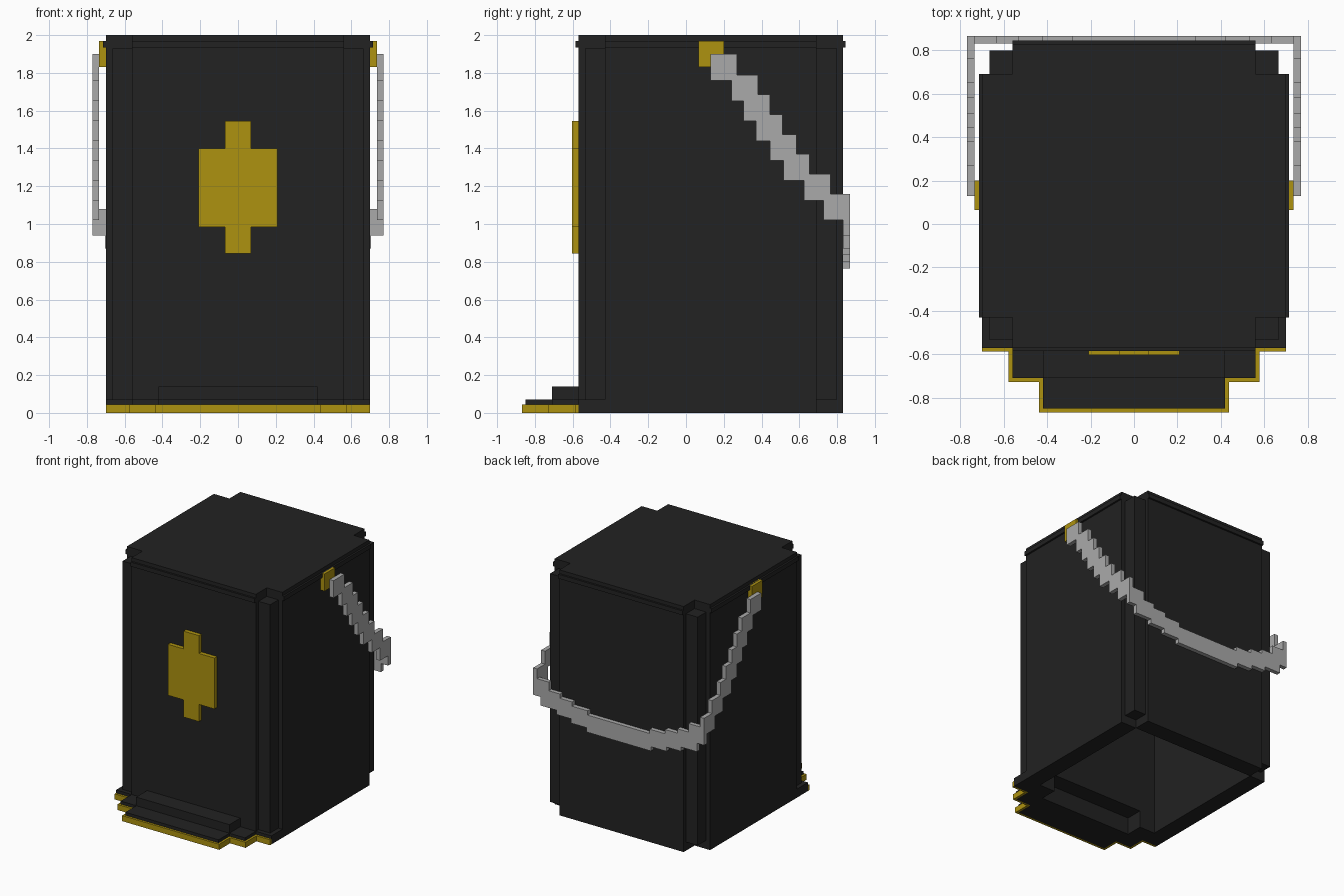
import bpy
import bmesh

cube = bpy.data.objects.get("Cube")
if cube:
    bpy.data.objects.remove(cube, do_unlink=True)


def material(name, rgb):
    m = bpy.data.materials.new(name)
    m.use_nodes = True
    m.diffuse_color = (*rgb, 1)
    bsdf = m.node_tree.nodes["Principled BSDF"]
    bsdf.inputs["Base Color"].default_value = (*rgb, 1)
    bsdf.inputs["Roughness"].default_value = 0.8
    return m


BLACK = material("black felt", (0.016, 0.016, 0.016))
GOLD = material("gold", (0.42, 0.29, 0.005))
GREY = material("silver grey", (0.40, 0.40, 0.40))


def boxes(name, mat, ranges, mirror=False):
    """One object made of boxes (x0, x1, y0, y1, z0, z1); mirror repeats them at -x."""
    ranges = list(ranges)
    if mirror:
        ranges += [(-b, -a, *rest) for a, b, *rest in ranges]
    bm = bmesh.new()
    for x0, x1, y0, y1, z0, z1 in ranges:
        verts = bmesh.ops.create_cube(bm, size=1)["verts"]
        for v in verts:
            v.co.x = x1 if v.co.x > 0 else x0
            v.co.y = y1 if v.co.y > 0 else y0
            v.co.z = z1 if v.co.z > 0 else z0
    mesh = bpy.data.meshes.new(name)
    bm.to_mesh(mesh)
    bm.free()
    mesh.materials.append(mat)
    ob = bpy.data.objects.new(name, mesh)
    bpy.context.collection.objects.link(ob)
    return ob


U = 0.14  # block size

# Hollow crown, open at the bottom, with a notch under the front wall
boxes("side_walls", BLACK, [(0.56, 0.70, -0.43, 0.69, 0, 2)], mirror=True)
boxes("back_wall", BLACK, [(-0.56, 0.56, 0.69, 0.83, 0, 2)])
boxes("front_wall", BLACK, [(-0.56, 0.56, -0.57, -0.43, U, 2),
                            (-0.56, -0.42, -0.57, -0.43, 0, U),
                            (0.42, 0.56, -0.57, -0.43, 0, U)])
boxes("top_plate", BLACK, [(-0.56, 0.56, -0.43, 0.69, 1.86, 2)])

# Recessed corner posts
boxes("corner_posts", BLACK, [(0.56, 0.665, 0.69, 0.80, 0.07, 1.93),
                              (0.56, 0.665, -0.535, -0.43, 0.07, 1.93)], mirror=True)

# Thin raised band just below the top
boxes("top_band_sides", BLACK, [(0.69, 0.715, -0.43, 0.69, 1.935, 1.97)], mirror=True)
boxes("top_band_ends", BLACK, [(-0.56, 0.56, -0.585, -0.56, 1.935, 1.97),
                               (-0.56, 0.56, 0.82, 0.845, 1.935, 1.97)])

# Stepped visor with a raised block against the front wall
boxes("visor", BLACK, [(-0.56, 0.56, -0.71, -0.57, 0, 0.07),
                       (-0.42, 0.42, -0.85, -0.71, 0, 0.07),
                       (-0.42, 0.42, -0.71, -0.57, 0.07, U)])
boxes("visor_corners", BLACK, [(0.56, 0.70, -0.57, -0.43, 0, 0.07)], mirror=True)

# Gold edging that follows the visor steps
T, H = 0.018, 0.045
boxes("visor_front_trim", GOLD, [(-0.42 - T, 0.42 + T, -0.85 - T, -0.85, 0, H)])
boxes("visor_step_trim", GOLD, [(0.42, 0.42 + T, -0.85, -0.71, 0, H),
                                (0.42, 0.56 + T, -0.71 - T, -0.71, 0, H),
                                (0.56, 0.56 + T, -0.71, -0.57, 0, H),
                                (0.56, 0.70, -0.57 - T, -0.57, 0, H)], mirror=True)

# Front badge and strap buttons
boxes("badge", GOLD, [(-0.21, 0.21, -0.603, -0.57, 0.985, 1.40),
                      (-0.07, 0.07, -0.603, -0.57, 1.40, 1.545),
                      (-0.07, 0.07, -0.603, -0.57, 0.845, 0.985)])
boxes("strap_buttons", GOLD, [(0.70, 0.735, 0.065, 0.20, 1.83, 1.97)], mirror=True)

# Side strap: square links stepping down toward the back
links = zip((0.13, 0.24, 0.305, 0.37, 0.445, 0.515, 0.625, 0.727),
            (1.76, 1.65, 1.545, 1.44, 1.335, 1.23, 1.125, 1.02))
boxes("side_strap", GREY, [(0.735, 0.77, y, y + U, z, z + U) for y, z in links],
      mirror=True)

# Back strap: links hanging in a shallow arc
arc = [(0.63, 0.77, 0.94), (0.53, 0.705, 0.87), (0.42, 0.56, 0.835), (0.28, 0.43, 0.80)]
boxes("back_strap", GREY, [(a, b, 0.832, 0.867, z, z + U) for a, b, z in arc],
      mirror=True)
boxes("back_strap_middle", GREY, [(-0.29, 0.29, 0.832, 0.867, 0.765, 0.765 + U)])
